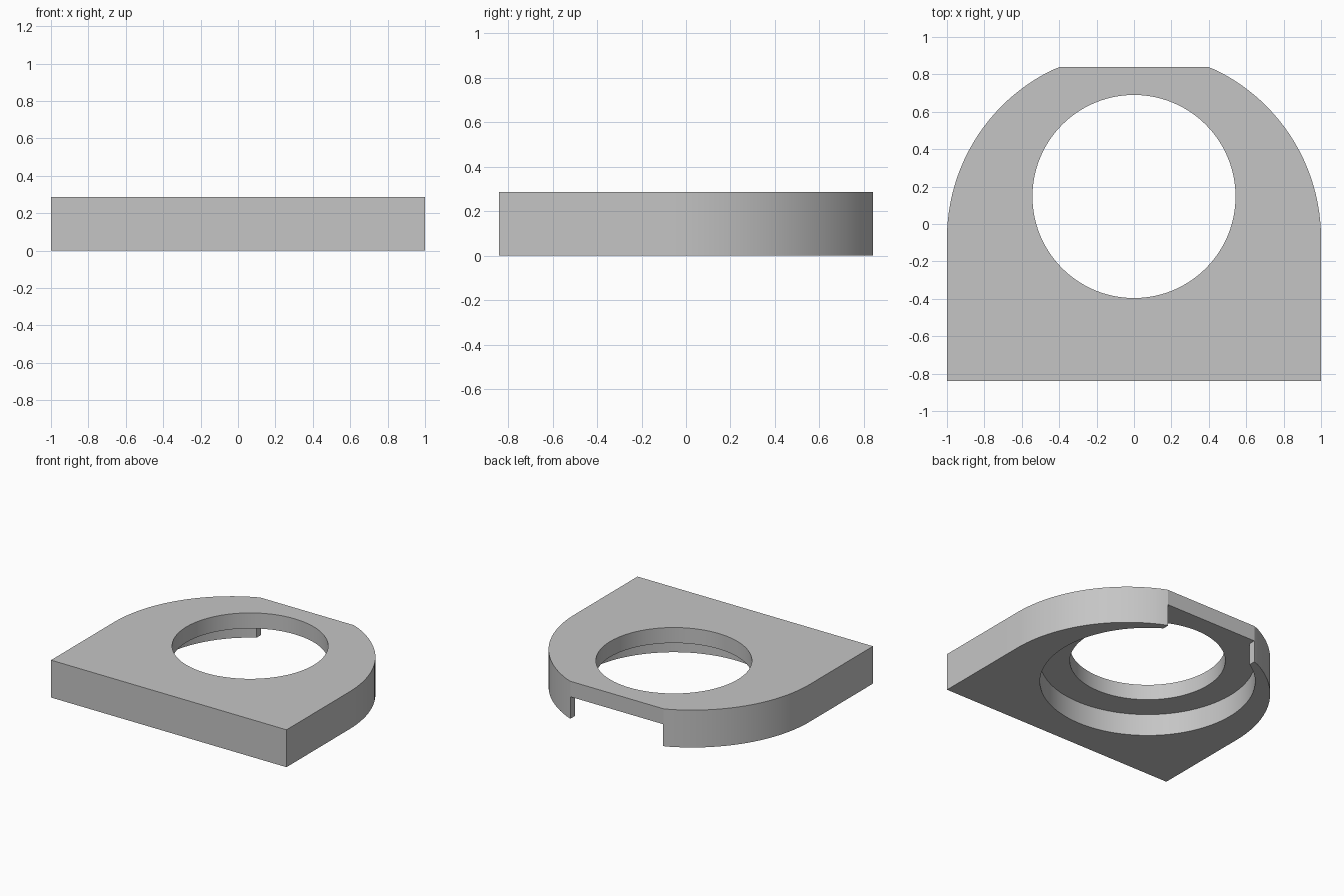
import bpy, bmesh, math

default = bpy.data.objects.get("Cube")
if default:
    bpy.data.objects.remove(default, do_unlink=True)

HEIGHT = 0.287        # full thickness
LEDGE_Z = 0.168       # underside of the thin ring
BACK, FRONT = 0.84, -0.84
ARC_Y = -0.076        # centre of the rounded outline
FLAT = 0.395          # half width of the flat back edge
HOLE_Y, HOLE_R, RECESS_R = 0.147, 0.543, 0.752

grey = bpy.data.materials.new("plain grey")
grey.use_nodes = True
colour = (0.56, 0.56, 0.56, 1)
grey.diffuse_color = colour
grey.node_tree.nodes["Principled BSDF"].inputs["Base Color"].default_value = colour


def prism(name, outline, z0, z1):
    """Extrude a flat outline from z0 to z1."""
    bm = bmesh.new()
    face = bm.faces.new([bm.verts.new((x, y, z0)) for x, y in outline])
    top = bmesh.ops.extrude_face_region(bm, geom=[face])["geom"]
    moved = [v for v in top if isinstance(v, bmesh.types.BMVert)]
    bmesh.ops.translate(bm, verts=moved, vec=(0, 0, z1 - z0))
    bmesh.ops.recalc_face_normals(bm, faces=bm.faces)
    mesh = bpy.data.meshes.new(name)
    bm.to_mesh(mesh)
    bm.free()
    mesh.materials.append(grey)
    obj = bpy.data.objects.new(name, mesh)
    bpy.context.collection.objects.link(obj)
    return obj


def arc(cy, radius, start, end, steps):
    angles = [start + (end - start) * i / steps for i in range(steps + 1)]
    return [(radius * math.cos(a), cy + radius * math.sin(a)) for a in angles]


def circle(radius):
    return arc(HOLE_Y, radius, 0, 2 * math.pi, 96)[:-1]


# Plate: square front, rounded sides, flat back
side = arc(ARC_Y, 1, 0, math.acos(FLAT), 24)
side[-1] = (FLAT, BACK)
right_half = [(1, FRONT)] + side
outline = right_half + [(-x, y) for x, y in reversed(right_half)]
plate = prism("mounting_plate", outline, 0, HEIGHT)

# Through hole, wider recess below, and the opening under the back edge
notch = [(-FLAT + 0.002, HOLE_Y), (FLAT - 0.002, HOLE_Y),
         (FLAT - 0.002, 1), (-FLAT + 0.002, 1)]
cutters = [
    prism("hole_cutter", circle(HOLE_R), -0.1, 0.5),
    prism("recess_cutter", circle(RECESS_R), -0.1, LEDGE_Z),
    prism("notch_cutter", notch, -0.1, LEDGE_Z),
]

bpy.ops.object.select_all(action="DESELECT")
plate.select_set(True)
bpy.context.view_layer.objects.active = plate
for cutter in cutters:
    cutter.hide_render = True
    cut = plate.modifiers.new(cutter.name, "BOOLEAN")
    cut.operation = "DIFFERENCE"
    cut.solver = "EXACT"
    cut.object = cutter
    bpy.ops.object.modifier_apply(modifier=cut.name)
    bpy.data.objects.remove(cutter, do_unlink=True)

bpy.ops.object.shade_smooth_by_angle(angle=math.radians(20))
